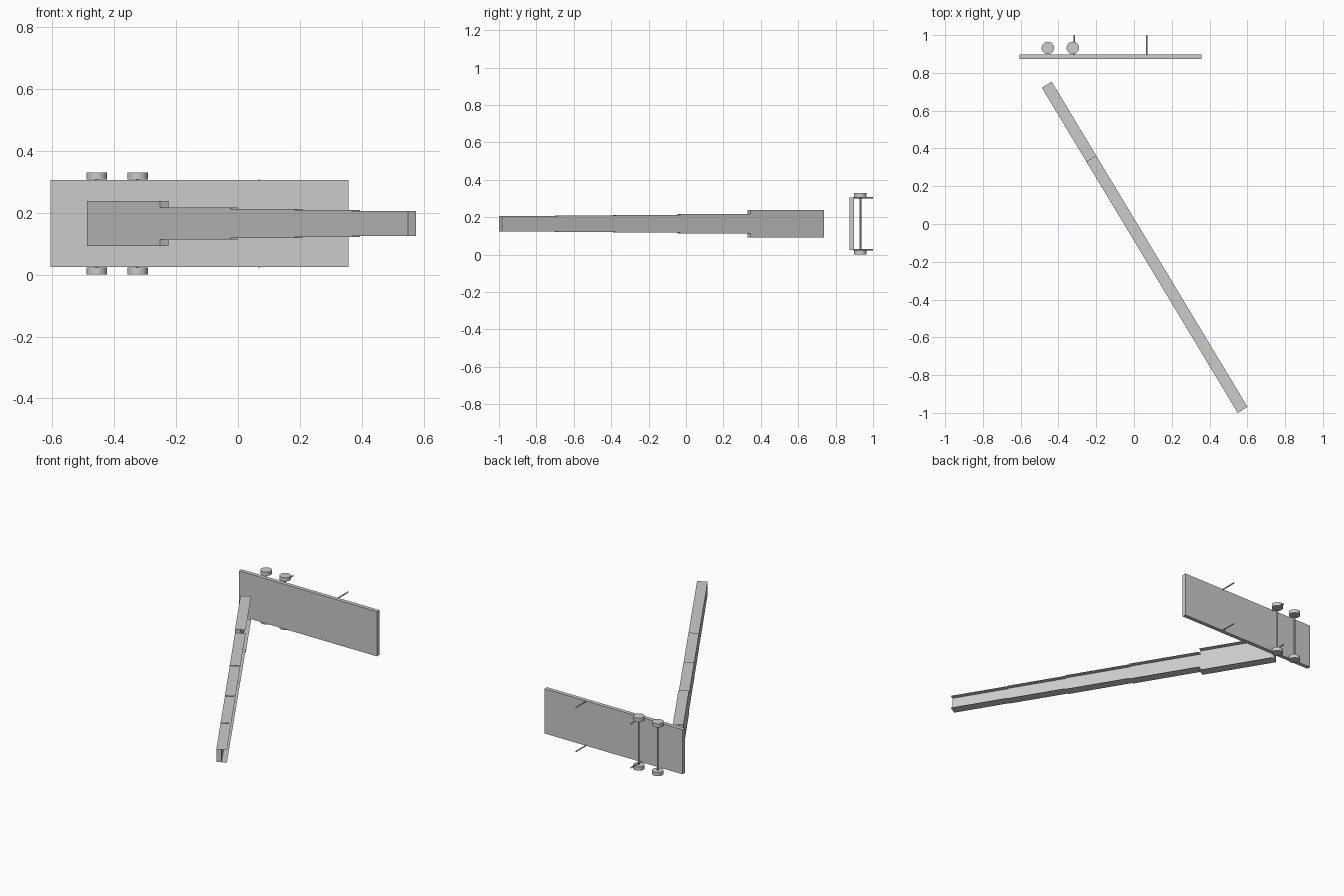
import bpy, bmesh
from mathutils import Vector

if "Cube" in bpy.data.objects:
    bpy.data.objects.remove(bpy.data.objects["Cube"])


def cylinder(name, centre, radius, length, axis, sides):
    rot = {'z': (0, 0, 0), 'y': (1.570796, 0, 0)}[axis]
    bpy.ops.mesh.primitive_cylinder_add(vertices=sides, radius=radius, depth=length,
                                        location=centre, rotation=rot)
    ob = bpy.context.object
    ob.name = name
    bpy.ops.object.shade_smooth_by_angle()
    return ob


# Deck board standing on its long edge
bpy.ops.mesh.primitive_cube_add(size=1, location=(-0.124, 0.886, 0.165))
deck = bpy.context.object
deck.name = "deck"
deck.scale = (0.962, 0.025, 0.282)
bpy.ops.object.transform_apply(location=False, rotation=False, scale=True)

# Two axles, each with a wheel at both ends
for i, x in enumerate((-0.456, -0.324), 1):
    cylinder(f"axle_{i}", (x, 0.932, 0.165), 0.005, 0.29, 'z', 12)
    for side, z in (("lower", 0.0115), ("upper", 0.3185)):
        cylinder(f"wheel_{i}_{side}", (x, 0.932, z), 0.033, 0.023, 'z', 32)

# Support legs on both deck edges
for i, x in enumerate((0.068, -0.316), 1):
    for side, z in (("lower", 0.026), ("upper", 0.304)):
        cylinder(f"support_leg_{i}_{side}", (x, 0.948, z), 0.004, 0.104, 'y', 12)

# Telescoping boom: half-width box with thin full-width flanges on one side
start, tip = Vector((-0.488, 0.722, 0.165)), Vector((0.549, -1.0, 0.165))
along = tip - start
across = Vector((-along.y, along.x, 0)).normalized() * 0.061
stops_y = (0.722, 0.329, -0.045, -0.39, -0.70, -1.0)
half_heights = (0.073, 0.051, 0.047, 0.043, 0.0405)


def boom_section(index, y0, y1, h):
    bm = bmesh.new()
    rings = []
    for y in (y0, y1):
        p = start + along * ((y - start.y) / along.y)
        rings.append([[bm.verts.new(p + across * f + Vector((0, 0, s * h)))
                       for f in (0, 0.5, 1)] for s in (-1, 1)])
    a, b = rings
    for k in (0, 1):
        # Side walls of the box, then flanges in two strips
        bm.faces.new((a[0][k], b[0][k], b[1][k], a[1][k]))
        for s in (0, 1):
            bm.faces.new((a[s][k], b[s][k], b[s][k + 1], a[s][k + 1]))
    for r in rings:
        bm.faces.new((r[0][0], r[0][1], r[1][1], r[1][0]))
    bmesh.ops.recalc_face_normals(bm, faces=bm.faces)
    me = bpy.data.meshes.new(f"boom_section_{index}")
    bm.to_mesh(me)
    bm.free()
    bpy.context.collection.objects.link(bpy.data.objects.new(me.name, me))


for i, h in enumerate(half_heights):
    boom_section(i + 1, stops_y[i], stops_y[i + 1], h)
